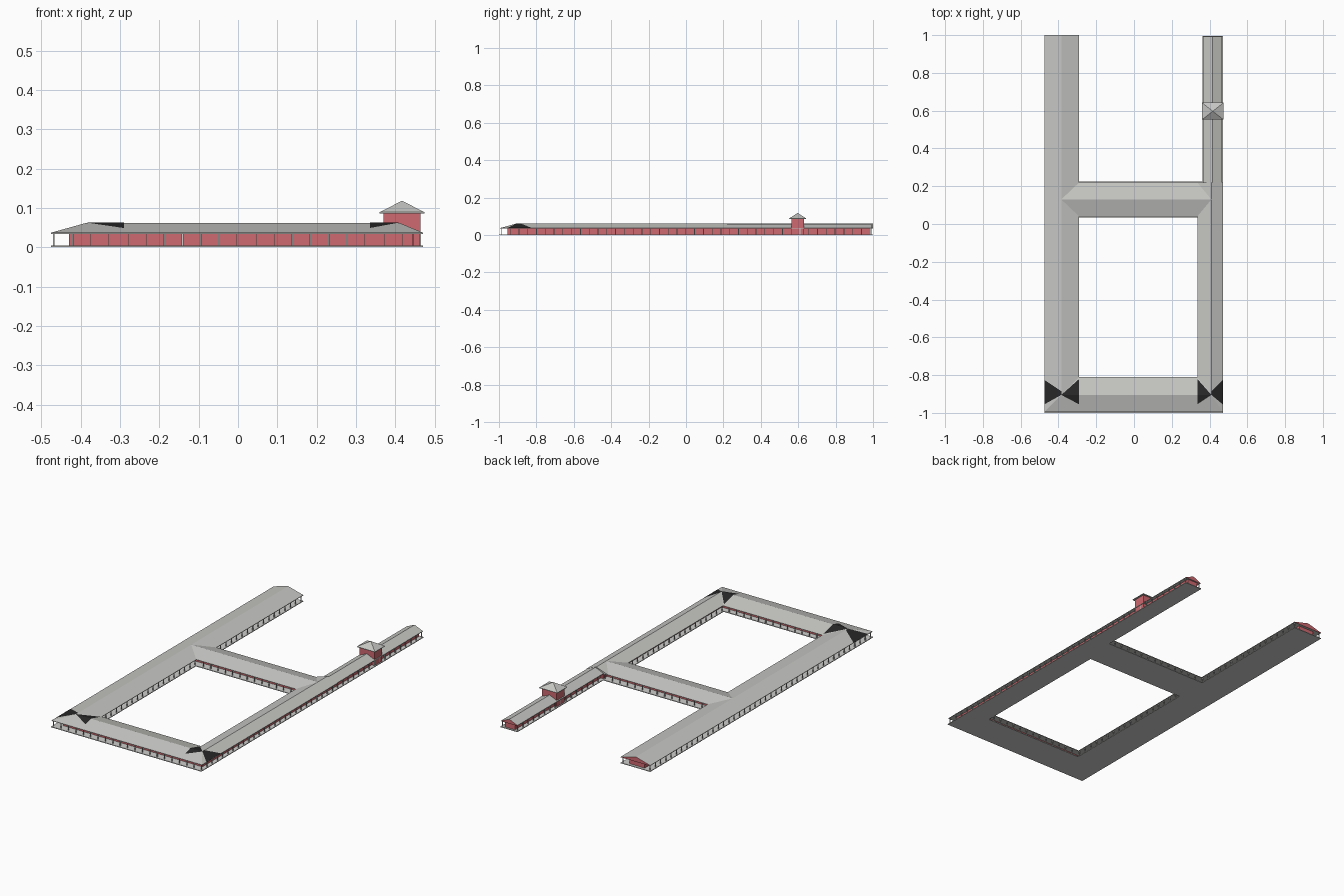
import bpy, bmesh

if "Cube" in bpy.data.objects:
    bpy.data.objects.remove(bpy.data.objects["Cube"])


def material(name, rgb):
    m = bpy.data.materials.new(name)
    m.diffuse_color = (*rgb, 1)
    m.use_nodes = True
    m.node_tree.nodes["Principled BSDF"].inputs["Base Color"].default_value = m.diffuse_color
    return m


ROOF = material("roof grey", (0.56, 0.56, 0.54))
STONE = material("light stone", (0.62, 0.62, 0.61))
RED = material("wall red", (0.62, 0.14, 0.16))
DARK = material("dark tile", (0.02, 0.02, 0.02))


def finish(name, bm, *mats, normals=True):
    if normals:
        bmesh.ops.recalc_face_normals(bm, faces=bm.faces)
    me = bpy.data.meshes.new(name)
    bm.to_mesh(me)
    bm.free()
    for m in mats:
        me.materials.append(m)
    ob = bpy.data.objects.new(name, me)
    bpy.context.collection.objects.link(ob)
    return ob


def add_box(bm, x0, x1, y0, y1, z0, z1):
    r = bmesh.ops.create_cube(bm, size=1)
    for v in r["verts"]:
        v.co = (x0 if v.co.x < 0 else x1, y0 if v.co.y < 0 else y1, z0 if v.co.z < 0 else z1)


def boxes(name, mat, items):
    bm = bmesh.new()
    for b in items:
        add_box(bm, *b)
    return finish(name, bm, mat)


BASE, EAVE, RIDGE = 0.034, 0.037, 0.062
XW, XR, XE = -0.475, -0.385, -0.29      # left wing eave, ridge, eave
RW, RR, RE = 0.335, 0.41, 0.47          # right wing
FS, FR, FN = -0.995, -0.905, -0.81      # front hall
MS, MR, MN = 0.04, 0.13, 0.22           # middle hall


def roof(name, end_a, end_b, ridge=RIDGE, red_end=False):
    """Pitched roof between two (eave, ridge, eave) plan sections."""
    bm = bmesh.new()
    rings = []
    for e0, r, e1 in (end_a, end_b):
        pts = [(*e0, BASE), (*e0, EAVE), (*r, ridge), (*e1, EAVE), (*e1, BASE)]
        rings.append([bm.verts.new(p) for p in pts])
    a, b = rings
    for i in range(5):
        j = (i + 1) % 5
        bm.faces.new((a[i], a[j], b[j], b[i]))
    bm.faces.new(a)
    cap = bm.faces.new(b)
    cap.material_index = 1 if red_end else 0
    return finish(name, bm, ROOF, RED)


# Roofs, mitred at the corners
roof("left_wing_roof", ((XW, FS), (XR, FR), (XE, FN)),
     ((XW, 1), (XR, 1), (XE, 1)), red_end=True)
roof("front_hall_roof", ((XW, FS), (XR, FR), (XE, FN)), ((RE, FS), (RR, FR), (RW, FN)))
roof("middle_hall_roof", ((XE, MS), (XR, MR), (XE, MN)), ((RW, MS), (RR, MR), (RW, MN)))
roof("right_wing_roof", ((RW, FN), (RR, FR), (RE, FS)), ((RW, MN), (RR, MN), (RE, MN)))
roof("back_wing_roof", ((0.365, 0.2), (0.415, 0.2), (0.467, 0.2)),
     ((0.365, 0.993), (0.415, 0.993), (0.467, 0.993)), ridge=0.059, red_end=True)

# Floor slabs
F = 0.004
boxes("floor", STONE, [
    (XW, XE, -1, 1, 0, F), (XE, RW, -1, FN - 0.005, 0, F),
    (XE, RW, MS - 0.005, MN + 0.005, 0, F), (RW, RE, -1, MN + 0.005, 0, F),
    (0.363, 0.47, MN + 0.005, 0.995, 0, F)])

# Red walls set back behind the verandas
T = 0.0345
boxes("walls", RED, [
    (-0.43, -0.335, -0.955, 0.985, F, T), (-0.335, 0.37, -0.955, -0.85, F, T),
    (-0.335, 0.37, 0.08, 0.18, F, T), (0.37, 0.445, -0.955, 0.215, F, T),
    (0.385, 0.447, 0.215, 0.985, F, T)])

# Veranda posts in evenly spaced rows
posts = []


def post_row(p, q, step=0.0475):
    length = max(abs(q[0] - p[0]), abs(q[1] - p[1]))
    n = max(1, round(length / step))
    for i in range(n + 1):
        x, y = (p[k] + (q[k] - p[k]) * i / n for k in (0, 1))
        posts.append((x - 0.002, x + 0.002, y - 0.002, y + 0.002, F, T))


post_row((-0.468, -0.988), (-0.468, 0.99))
post_row((-0.297, FN), (-0.297, MS))
post_row((-0.297, MN), (-0.297, 0.99))
post_row((-0.42, -0.988), (0.463, -0.988))
post_row((-0.25, -0.817), (0.30, -0.817))
post_row((-0.25, 0.047), (0.30, 0.047))
post_row((-0.25, 0.213), (0.36, 0.213))
post_row((0.463, -0.94), (0.463, 0.985))
post_row((0.342, FN), (0.342, MS))
post_row((0.37, 0.26), (0.37, 0.985))
boxes("veranda_posts", STONE, posts)

# Tower: red shaft, eave slab and pyramid cap
boxes("tower_shaft", RED, [(0.37, 0.464, 0.563, 0.632, F, 0.087)])
boxes("tower_eave", ROOF, [(0.36, 0.474, 0.552, 0.642, 0.086, 0.089)])
bm = bmesh.new()
base = [bm.verts.new(p) for p in ((0.36, 0.552, 0.089), (0.474, 0.552, 0.089),
                                  (0.474, 0.642, 0.089), (0.36, 0.642, 0.089))]
tip = bm.verts.new((0.417, 0.597, 0.118))
bm.faces.new(base)
for i in range(4):
    bm.faces.new((base[i], base[(i + 1) % 4], tip))
finish("tower_cap", bm, ROOF)

# Dark corner tiles lying just above the roof slopes
for side, out, mid, inn in (("left", XW, XR, XE), ("right", RE, RR, RW)):
    bm = bmesh.new()
    hi, lo = RIDGE + 0.0007, EAVE + 0.0007
    south = RIDGE - (RIDGE - EAVE) * 0.05 / 0.09 + 0.0007
    plates = [
        [(out, -0.825, lo), (mid, -0.885, hi), (mid, FR, hi), (out, -0.955, lo)],
        [(mid, FR, hi), (inn, FR, hi), (inn, FR - 0.05, south)],
        [(mid, FR, hi), (inn, FR, hi), (inn, -0.82, EAVE + 0.003)],
    ]
    for p in plates:
        f = bm.faces.new([bm.verts.new(c) for c in p])
        f.normal_update()
        if f.normal.z < 0:
            f.normal_flip()
    finish(side + "_corner_tiles", bm, DARK, normals=False)
